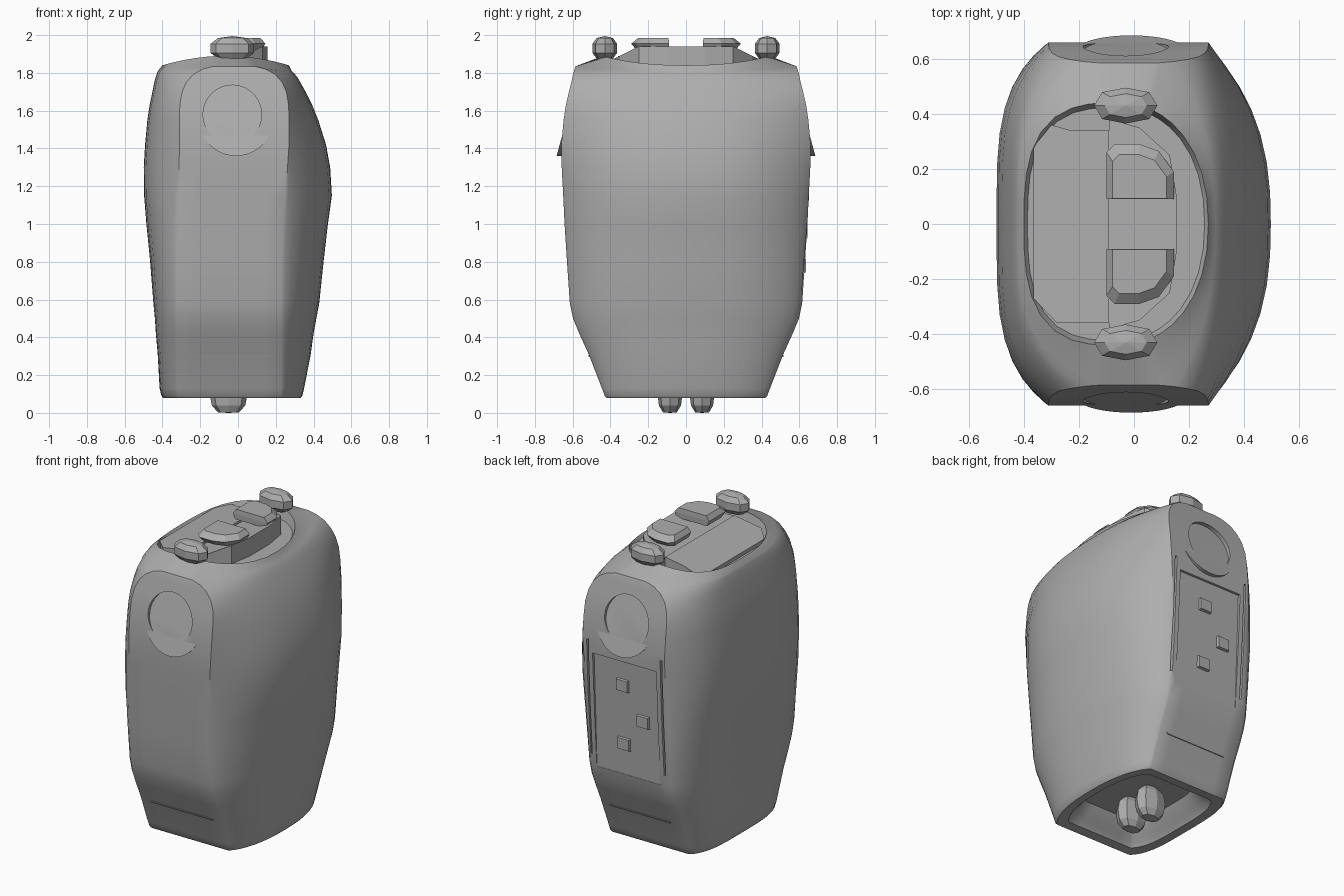
import bpy, bmesh, math
from mathutils import Vector

if "Cube" in bpy.data.objects:
    bpy.data.objects.remove(bpy.data.objects["Cube"])

grey = bpy.data.materials.new("plain grey")
grey.use_nodes = True
grey.diffuse_color = (0.42, 0.42, 0.42, 1)
grey.node_tree.nodes["Principled BSDF"].inputs["Base Color"].default_value = grey.diffuse_color


def finish(name, bm):
    bmesh.ops.recalc_face_normals(bm, faces=bm.faces)
    mesh = bpy.data.meshes.new(name)
    bm.to_mesh(mesh)
    bm.free()
    mesh.materials.append(grey)
    ob = bpy.data.objects.new(name, mesh)
    bpy.context.collection.objects.link(ob)
    return ob


def loft(name, rings):
    """Bridge closed rings of points and cap both ends."""
    bm = bmesh.new()
    rows = [[bm.verts.new(p) for p in ring] for ring in rings]
    for a, b in zip(rows, rows[1:]):
        for i in range(len(a)):
            j = (i + 1) % len(a)
            bm.faces.new((a[i], a[j], b[j], b[i]))
    bm.faces.new(rows[0])
    bm.faces.new(rows[-1])
    return finish(name, bm)


def cut(target, cutter):
    mod = target.modifiers.new("cut", "BOOLEAN")
    mod.operation, mod.solver, mod.object = "DIFFERENCE", "EXACT", cutter
    bpy.context.view_layer.objects.active = target
    bpy.ops.object.modifier_apply(modifier=mod.name)
    bpy.data.objects.remove(cutter)


# Body profile: height, left edge, right edge, half depth
PROFILE = [(.09, -.405, .34, .43), (.13, -.415, .35, .445), (.31, -.425, .385, .515),
           (.42, -.435, .40, .565), (.5, -.44, .415, .598), (.58, -.448, .43, .615),
           (.8, -.465, .453, .63), (1, -.485, .476, .643), (1.15, -.497, .497, .65),
           (1.3, -.499, .488, .658), (1.42, -.492, .466, .66), (1.55, -.48, .425, .648),
           (1.63, -.468, .393, .636), (1.7, -.453, .358, .62), (1.75, -.443, .33, .607),
           (1.78, -.435, .312, .598), (1.8, -.428, .295, .59), (1.81, -.424, .285, .585)]
SIDE = [math.sin(math.pi / 2 * (i / 9 - 1)) for i in range(19)]


def body_ring(z, xl, xr, depth):
    lift = .025 * max(0, (z - 1.75) / .06)
    t = max(0, (z + lift - 1.55) / .29)
    h = .29 * (1 - t ** 3) ** (1 / 3)
    low = min(1, max(0, (1.4 - z) / .5))      # lower sections have softer corners
    fl, fr = -.02 - h - .01 * low, -.02 + h - .04 * low
    soft = 1 / (1 + .35 * low)
    pts = [(fr + (xr - fr) * (1 - abs(s) ** 2.5) ** soft, s * depth) for s in SIDE]
    pts += [(fr + (fl - fr) * i / 6, depth) for i in range(1, 6)]
    pts += [(fl + (xl - fl) * (1 - abs(s) ** 4) ** soft, -s * depth) for s in SIDE]
    pts += [(fl + (fr - fl) * i / 6, -depth) for i in range(1, 6)]
    return [Vector((x, y, z + lift * (y / depth) ** 2)) for x, y in pts]


def top_oval(ring, scale, floor=None):
    out = []
    for p in ring:
        a = math.atan2(p.y / .44, (p.x + .065) / .335)
        c, s = math.cos(a), math.sin(a)
        k = 2.9 if c < 0 else 2.2
        r = scale / (abs(c) ** k + abs(s) ** k) ** (1 / k)
        z = floor if floor else 1.89 - .05 * (r * c) ** 2
        out.append(Vector((-.065 + .335 * r * c, .44 * r * s, z)))
    return out


def scaled(ring, k, z):
    return [Vector((-.03 + (p.x + .03) * k, p.y * k, z)) for p in ring]


# Main shell with a recessed underside and a sunken oval on top
shell = [body_ring(*row) for row in PROFILE]
base, crown = shell[0], shell[-1]
under = [scaled(base, .62, .2), scaled(base, .74, .13), scaled(base, .8, .11),
         scaled(base, .84, .085), scaled(base, .98, .08)]
top = [top_oval(crown, 1), top_oval(crown, .96, 1.822)]
body = loft("body_shell", under + shell + top)


def prism_y(name, outline, inner, outer):
    """Extrude an x-z outline between two depth functions of z."""
    return loft(name, [[(x, f(z), z) for x, z in outline] for f in (inner, outer)])


def arc(cx, cz, r, start, end, n):
    return [(cx + r * math.cos(math.radians(start + (end - start) * i / n)),
             cz + r * math.sin(math.radians(start + (end - start) * i / n))) for i in range(n + 1)]


def rect(x0, x1, z0, z1):
    return [(x0, z0), (x1, z0), (x1, z1), (x0, z1)]


def face_y(z):
    for a, b in zip(PROFILE, PROFILE[1:]):
        if z <= b[0]:
            return a[3] + (b[3] - a[3]) * (z - a[0]) / (b[0] - a[0])
    return PROFILE[-1][3]


# Round dials, their lower lips and the low ledges, on both ends
disc = arc(-.03, 1.58, .155, 0, 351, 39)
lip = arc(-.01, 1.555, .195, -155, -25, 18)
for side, label in ((-1, "front"), (1, "back")):
    def plane(z):
        return side * (.685 - .27 * (z - 1.36))
    cut(body, prism_y("dial_cutter", disc, plane, lambda z: side * .9))
    prism_y(label + "_dial_lip", lip, lambda z: side * .6, plane)
    prism_y(label + "_low_ledge", rect(-.25, .18, .295, .305),
            lambda z: side * (face_y(z) - .03), lambda z: side * (face_y(z) + .006))

# Sunken hatch on the back with side grooves and small catches
cut(body, prism_y("hatch_cutter", rect(-.25, .2, .58, 1.32), lambda z: .59 + .04 * z, lambda z: .8))
for x in (-.285, .235):
    cut(body, prism_y("groove_cutter", rect(x - .006, x + .006, .65, 1.4),
                      lambda z: face_y(z) - .02, lambda z: .8))
for i, (x, z) in enumerate(((0, 1.16), (0, .78), (-.14, .96))):
    bm = bmesh.new()
    bmesh.ops.create_cube(bm, size=1)
    for v in bm.verts:
        grow = .7 if v.co.y > 0 else 1
        v.co = Vector((x + v.co.x * .11 * grow, .615 + .04 * (z - 1) + v.co.y * .06,
                       z + v.co.z * .1 * grow))
    finish("hatch_catch_%d" % (i + 1), bm)
bpy.ops.object.select_all(action="DESELECT")
body.select_set(True)
bpy.context.view_layer.objects.active = body
bpy.ops.object.shade_smooth_by_angle(angle=math.radians(32))

# Sloping top plate beside the bridge
plate = [(-.365, -.27), (-.28, -.36), (-.09, -.36), (-.09, .34), (-.23, .34), (-.3, .36), (-.365, .28)]
loft("top_plate", [[(x, y, 1.8) for x, y in plate],
                   [(x, y, 1.845 + .16 * (x + .37)) for x, y in plate]])

# Central bridge, sloping down towards both ends
bridge = [(-.09, -.38), (.02, -.35), (.13, -.25), (.155, -.1),
          (.155, .1), (.13, .25), (.02, .35), (-.09, .38)]
loft("bridge", [[(x, y, 1.81) for x, y in bridge],
                [(x, y, 1.94 - .5 * max(0, abs(y) - .25)) for x, y in bridge]])

for side, label in ((-1, "front"), (1, "back")):
    # Raised grip with an undercut base and bevelled top
    grip = [(-.1, .09), (.145, .09), (.145, .19), (.09, .265), (.02, .29), (-.07, .29), (-.1, .26)]
    loft(label + "_grip", [[(.01 + (x - .01) * k, side * (.1 + (y - .1) * k), z) for x, y in grip]
                           for k, z in ((.85, 1.92), (1, 1.955), (.8, 1.985))])

    # Faceted knob at each end of the bridge
    bm = bmesh.new()
    bmesh.ops.create_uvsphere(bm, u_segments=8, v_segments=5, radius=1)
    for v in bm.verts:
        x, y, z = (math.copysign(abs(c) ** .85, c) for c in v.co)
        v.co = Vector((-.03 + x * .12, side * .43 + y * .068, 1.93 + z * .065))
    finish(label + "_knob", bm)

    # Blunt foot inside the hollow underside
    bm = bmesh.new()
    bmesh.ops.create_uvsphere(bm, u_segments=8, v_segments=6, radius=1)
    for v in bm.verts:
        x, y, z = (math.copysign(abs(c) ** .85, c) for c in v.co)
        v.co = Vector((-.05 + x * .1, side * .085 + y * .066, max(0, .1 + z * .11)))
    finish(label + "_foot", bm)
